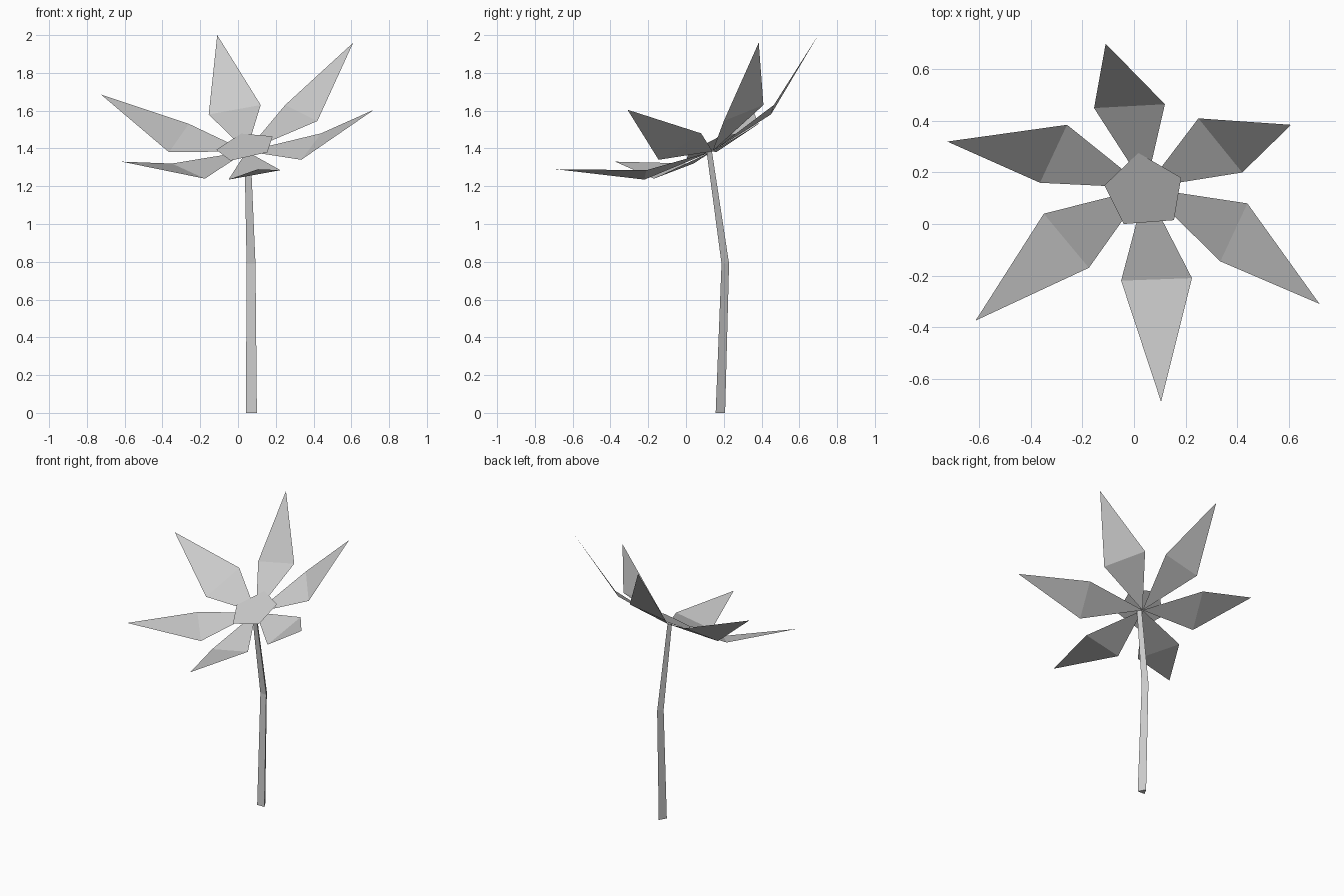
import bpy
from mathutils import Vector

cube = bpy.data.objects.get("Cube")
if cube:
    bpy.data.objects.remove(cube, do_unlink=True)

# One plain grey material for the whole flower
grey = bpy.data.materials.new("light_grey")
grey.use_nodes = True
colour = (0.6, 0.6, 0.6, 1)
grey.diffuse_color = colour
grey.node_tree.nodes["Principled BSDF"].inputs["Base Color"].default_value = colour


def add_part(name, verts, faces):
    """Make a flat-shaded mesh object from a few points."""
    mesh = bpy.data.meshes.new(name)
    mesh.from_pydata([tuple(v) for v in verts], [], faces)
    mesh.materials.append(grey)
    mesh.update()
    part = bpy.data.objects.new(name, mesh)
    bpy.context.scene.collection.objects.link(part)
    return part


# Petals: folded kites that all meet at one point under the centre;
# each entry is clockwise shoulder, tip, counter-clockwise shoulder
heart = Vector((0.045, 0.14, 1.385))
petals = {
    "back_petal": ((0.12, 0.465, 1.63), (-0.11, 0.70, 2.0), (-0.155, 0.45, 1.58)),
    "back_left_petal": ((0.42, 0.20, 1.545), (0.61, 0.385, 1.96), (0.25, 0.41, 1.63)),
    "front_left_petal": ((0.335, -0.145, 1.34), (0.72, -0.31, 1.605), (0.44, 0.08, 1.48)),
    "front_petal": ((-0.05, -0.22, 1.235), (0.105, -0.69, 1.29), (0.225, -0.21, 1.285)),
    "front_right_petal": ((-0.35, 0.04, 1.32), (-0.615, -0.375, 1.33), (-0.175, -0.17, 1.24)),
    "back_right_petal": ((-0.26, 0.385, 1.53), (-0.725, 0.32, 1.685), (-0.365, 0.16, 1.38)),
}
for name, (shoulder_a, tip, shoulder_b) in petals.items():
    add_part(name, [heart, shoulder_a, tip, shoulder_b], [(0, 1, 3), (1, 2, 3)])

# Flower centre: a five-sided plate lying on a tilted plane
rim = [(-0.04, 0), (0.155, 0.015), (0.183, 0.18), (0.017, 0.276), (-0.115, 0.15)]
add_part("flower_centre",
         [(x, y, 1.343 + 0.19 * x + 0.48 * y) for x, y in rim],
         [tuple(range(len(rim)))])

# Stem: a bent three-sided tube with its flat side to the front;
# each ring is middle x, front y, height, width, depth
rings = [
    (0.071, 0.157, 0, 0.058, 0.05),
    (0.069, 0.188, 0.79, 0.047, 0.04),
    (0.05, 0.107, 1.4, 0.032, 0.028),
]
verts = []
for x, y, z, width, depth in rings:
    verts += [(x - width / 2, y, z), (x + width / 2, y, z), (x, y + depth, z)]
faces = [(2, 1, 0)]
for low in range(0, len(verts) - 3, 3):
    for side in range(3):
        after = (side + 1) % 3
        faces.append((low + side, low + after, low + after + 3, low + side + 3))
last = len(verts) - 3
faces.append((last, last + 1, last + 2))
add_part("stem", verts, faces)
